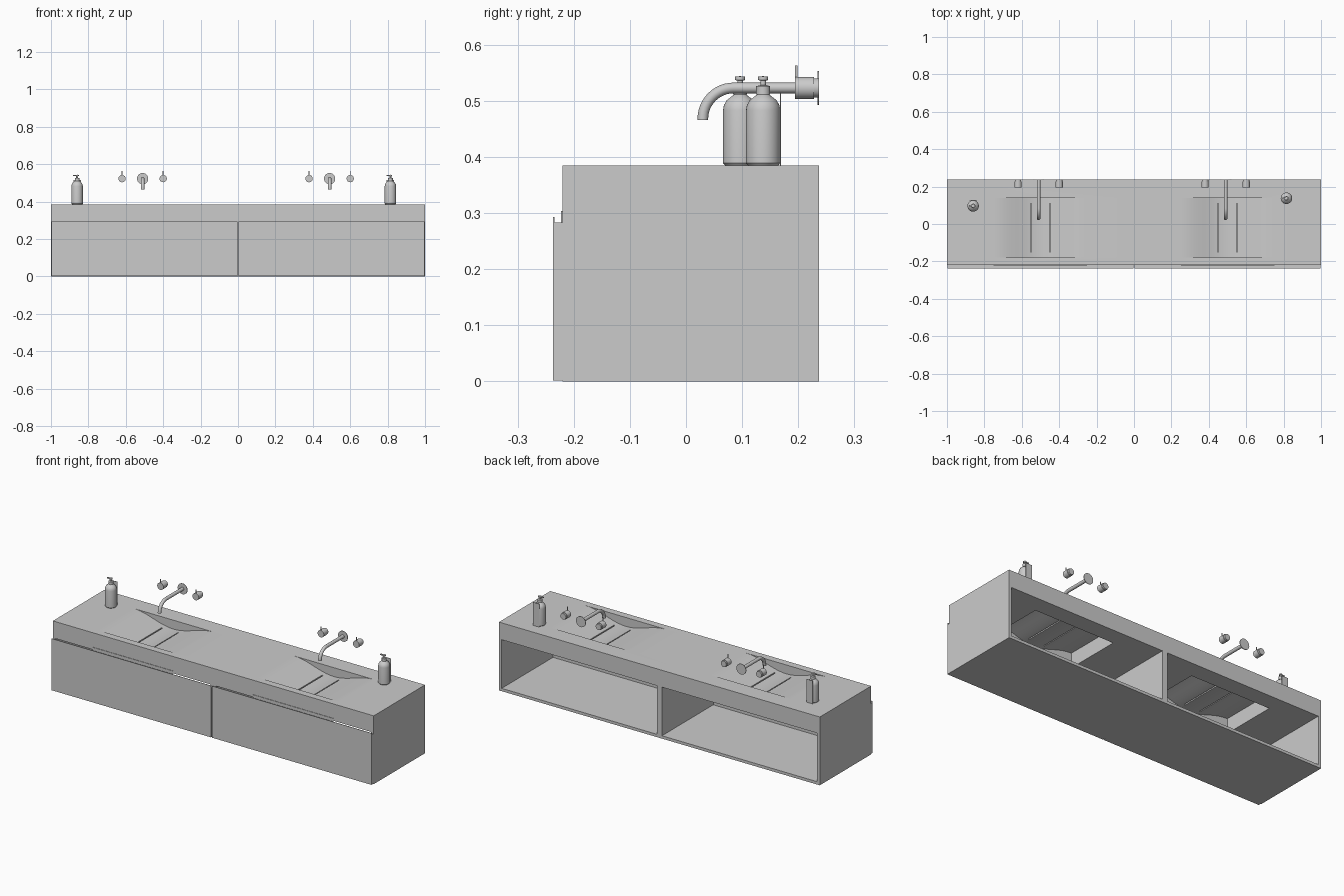
import bpy, bmesh, math
from mathutils import Matrix

if "Cube" in bpy.data.objects:
    bpy.data.objects.remove(bpy.data.objects["Cube"])

BACK, FRONT, TOP = 0.237, -0.22, 0.385


def finish(name, bm, smooth=True):
    bmesh.ops.recalc_face_normals(bm, faces=bm.faces[:])
    me = bpy.data.meshes.new(name)
    bm.to_mesh(me)
    bm.free()
    ob = bpy.data.objects.new(name, me)
    bpy.context.collection.objects.link(ob)
    if smooth:
        shade(ob)
    return ob


def activate(ob):
    bpy.ops.object.select_all(action='DESELECT')
    ob.select_set(True)
    bpy.context.view_layer.objects.active = ob


def shade(ob):
    activate(ob)
    bpy.ops.object.shade_smooth_by_angle(angle=math.radians(35))


def box(name, x0, x1, y0, y1, z0, z1):
    bm = bmesh.new()
    bmesh.ops.create_cube(bm, size=1)
    for v in bm.verts:
        v.co = ((x0 + x1) / 2 + v.co.x * (x1 - x0),
                (y0 + y1) / 2 + v.co.y * (y1 - y0),
                (z0 + z1) / 2 + v.co.z * (z1 - z0))
    return finish(name, bm, False)


def extrude(name, pts, move):
    """Prism from a closed outline of 3D points."""
    bm = bmesh.new()
    f = bm.faces.new([bm.verts.new(p) for p in pts])
    ext = bmesh.ops.extrude_face_region(bm, geom=[f])['geom']
    bmesh.ops.translate(bm, vec=move,
                        verts=[g for g in ext if isinstance(g, bmesh.types.BMVert)])
    return finish(name, bm, False)


def lathe(name, prof, loc, axis='Z', n=32):
    """Spin (radius, height) points; axis 'Y' makes height run along y."""
    bm = bmesh.new()
    vs = [bm.verts.new((r, 0, h)) for r, h in prof]
    edges = [bm.edges.new(p) for p in zip(vs, vs[1:])]
    bmesh.ops.spin(bm, geom=vs + edges, cent=(0, 0, 0), axis=(0, 0, 1),
                   angle=2 * math.pi, steps=n)
    bmesh.ops.remove_doubles(bm, verts=bm.verts[:], dist=1e-5)
    if axis == 'Y':
        bm.transform(Matrix.Rotation(-math.pi / 2, 4, 'X'))
    bm.transform(Matrix.Translation(loc))
    return finish(name, bm)


def cut(target, cutter):
    cutter.hide_render = True
    m = target.modifiers.new('cut', 'BOOLEAN')
    m.operation, m.solver, m.object = 'DIFFERENCE', 'EXACT', cutter
    activate(target)
    bpy.ops.object.modifier_apply(modifier=m.name)
    bpy.data.objects.remove(cutter)


# Countertop with two shallow curved basins, hollow underneath, drain slits
counter = box('countertop', -1, 1, FRONT, BACK, 0.29, TOP)
for cx in (-0.5, 0.5):
    def curve(drop, half, n=32):
        return [(cx + half * t, TOP - drop - 0.025 * (1 + math.cos(math.pi * t)))
                for t in (-1 + 2 * i / n for i in range(n + 1))]
    for name, pts, zc, half in (('basin_cutter', curve(0, 0.25), 0.45, 0.25),
                                ('hollow_cutter', curve(0.012, 0.249), 0.2, 0.249)):
        outline = pts + [(cx + half, zc), (cx - half, zc)]
        y0, y1 = (-0.18, 0.14)
        cut(counter, extrude(name, [(x, y0, z) for x, z in outline], (0, y1 - y0, 0)))
    for dx in (-0.05, 0.05):
        cut(counter, box('slit_cutter', cx + dx - 0.003, cx + dx + 0.003,
                         -0.15, 0.11, 0.25, 0.45))
shade(counter)

# Open-backed carcass
box('cabinet_floor', -1, 1, FRONT, BACK, 0, 0.016)
for s in (-1, 1):
    box('cabinet_side', min(s, s * 0.983), max(s, s * 0.983), FRONT, BACK, 0.016, 0.29)
box('cabinet_divider', -0.016, 0.016, FRONT, BACK, 0.016, 0.29)

# Drawer fronts with a finger groove along the top, and recessed pulls
groove = [(FRONT, 0.002), (-0.237, 0.002), (-0.237, 0.293), (-0.2345, 0.293),
          (-0.2345, 0.283), (FRONT, 0.283)]
for s in (-1, 1):
    x0 = 0.003 if s > 0 else -0.998
    extrude('drawer_front', [(x0, y, z) for y, z in groove], (0.995, 0, 0))
    box('drawer_pull', s * 0.5 - 0.25, s * 0.5 + 0.25, -0.2225, FRONT, 0.283, 0.304)

# Wall taps: curved spout, wall disc, two lever handles
ZT = 0.523
for cx in (-0.51, 0.49):
    path = [(cx, BACK, ZT), (cx, 0.085, ZT)]
    path += [(cx, 0.085 - 0.055 * math.sin(a), ZT - 0.055 + 0.055 * math.cos(a))
             for a in (math.pi / 2 * i / 12 for i in range(1, 13))]
    path.append((cx, 0.03, 0.466))
    cu = bpy.data.curves.new('tap_spout', 'CURVE')
    cu.dimensions, cu.bevel_depth, cu.bevel_resolution = '3D', 0.0095, 6
    cu.use_fill_caps = True
    sp = cu.splines.new('POLY')
    sp.points.add(len(path) - 1)
    for p, co in zip(sp.points, path):
        p.co = (*co, 1)
    ob = bpy.data.objects.new('tap_spout', cu)
    bpy.context.collection.objects.link(ob)
    activate(ob)
    bpy.ops.object.convert(target='MESH')
    shade(bpy.context.view_layer.objects.active)
    lathe('spout_wall_disc', [(0, -0.003), (0.03, -0.003), (0.03, 0), (0, 0)],
          (cx, BACK, ZT), 'Y')
    for dx in (-0.11, 0.11):
        lathe('tap_handle', [(0, -0.043), (0.0195, -0.043), (0.0195, -0.009),
                             (0.017, -0.009), (0.017, 0), (0, 0)],
              (cx + dx, BACK, ZT), 'Y')
        lathe('tap_lever', [(0, 0), (0.0025, 0), (0.0025, 0.025), (0, 0.025)],
              (cx + dx, 0.1965, 0.538), n=12)

# Soap bottles with pump and back plate
for x, y in ((-0.86, 0.0965), (0.815, 0.1375)):
    lathe('soap_bottle', [(0, 0), (0.027, 0), (0.0305, 0.004), (0.0305, 0.098),
                          (0.029, 0.107), (0.024, 0.116), (0.015, 0.123),
                          (0.011, 0.126), (0.011, 0.129), (0, 0.129)], (x, y, TOP))
    lathe('pump_collar', [(0, 0.126), (0.0125, 0.126), (0.0125, 0.141), (0.005, 0.143),
                          (0.005, 0.151), (0.009, 0.152), (0.009, 0.158), (0, 0.159)],
          (x, y, TOP), n=24)
    box('pump_nozzle', x - 0.022, x, y - 0.004, y + 0.004, 0.537, 0.543)
    box('bottle_plate', x - 0.02, x + 0.02, y + 0.03, y + 0.032, TOP, 0.515)
